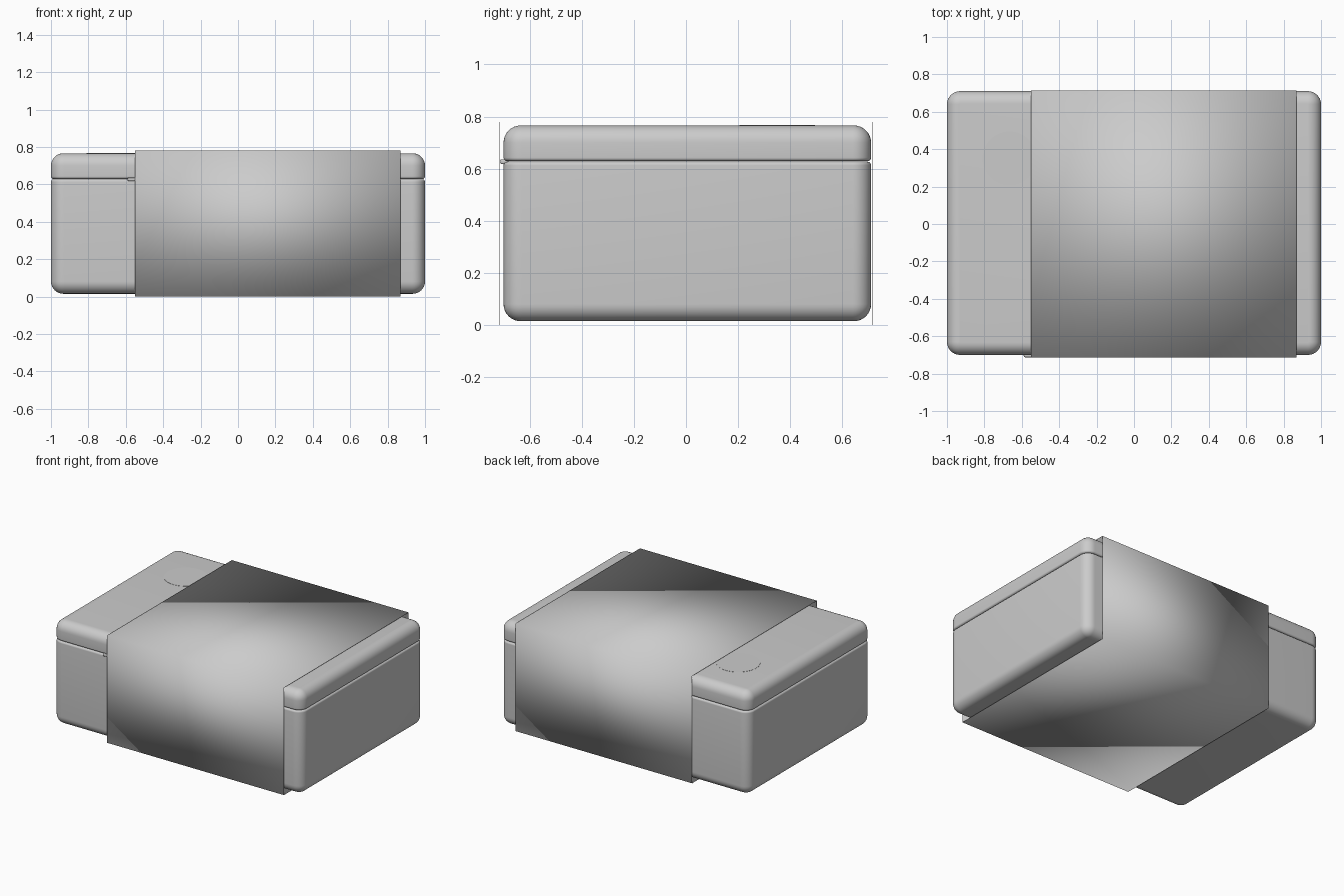
import bpy, bmesh
from math import sin, cos, pi, radians

if "Cube" in bpy.data.objects:
    bpy.data.objects.remove(bpy.data.objects["Cube"])

X, Y0, Y1 = 1.0, -0.70, 0.71   # box footprint
SEG = 8


def finish(bm, name):
    bmesh.ops.recalc_face_normals(bm, faces=bm.faces)
    me = bpy.data.meshes.new(name)
    bm.to_mesh(me)
    bm.free()
    ob = bpy.data.objects.new(name, me)
    bpy.context.collection.objects.link(ob)
    bpy.context.view_layer.objects.active = ob
    ob.select_set(True)
    bpy.ops.object.shade_smooth_by_angle(angle=radians(35))
    ob.select_set(False)
    return ob


def rounded_box(name, x0, x1, y0, y1, z0, z1, r, r_bottom, r_top):
    """Stack of rounded rectangles, inset along a filleted side profile."""
    arc = [i / SEG * pi / 2 for i in range(SEG + 1)]
    profile = [(r_bottom * (1 - sin(a)), z0 + r_bottom * (1 - cos(a))) for a in arc]
    profile += [(r_top * (1 - cos(a)), z1 - r_top * (1 - sin(a))) for a in arc]
    corners = [(x1 - r, y1 - r), (x0 + r, y1 - r), (x0 + r, y0 + r), (x1 - r, y0 + r)]
    bm = bmesh.new()
    rings = []
    for inset, z in profile:
        rr = max(r - inset, 0.001)
        rings.append([bm.verts.new((cx + rr * cos(k * pi / 2 + a), cy + rr * sin(k * pi / 2 + a), z))
                      for k, (cx, cy) in enumerate(corners) for a in arc])
    n = len(rings[0])
    for lo, hi in zip(rings, rings[1:]):
        for i in range(n):
            j = (i + 1) % n
            bm.faces.new((lo[i], lo[j], hi[j], hi[i]))
    bm.faces.new(rings[0][::-1])
    bm.faces.new(rings[-1])
    return finish(bm, name)


# Box body and lid, parted by a small rounded seam
rounded_box("box_base", -X, X, Y0, Y1, 0.015, 0.627, 0.07, 0.066, 0.014)
rounded_box("box_lid", -X, X, Y0, Y1, 0.629, 0.766, 0.07, 0.014, 0.066)

# Pull tab in the front seam, mostly under the sleeve
rounded_box("front_pull_tab", -0.59, 0.59, -0.713, -0.68, 0.618, 0.636, 0.01, 0.006, 0.006)

# Shallow round badge on the lid
bm = bmesh.new()
bmesh.ops.create_cone(bm, cap_ends=True, segments=64, radius1=0.145, radius2=0.145, depth=0.006)
bmesh.ops.translate(bm, verts=bm.verts, vec=(-0.665, 0.35, 0.7645))
finish(bm, "lid_disc")

# Thin card sleeve, open at both ends
bm = bmesh.new()
section = [(-0.715, 0), (0.715, 0), (0.715, 0.78), (-0.715, 0.78)]
a, b = [[bm.verts.new((x, y, z)) for y, z in section] for x in (-0.55, 0.87)]
for i in range(4):
    j = (i + 1) % 4
    bm.faces.new((a[i], b[i], b[j], a[j]))
sleeve = finish(bm, "card_sleeve")
card = sleeve.modifiers.new("card_thickness", "SOLIDIFY")
card.thickness = 0.0015
card.offset = -1
